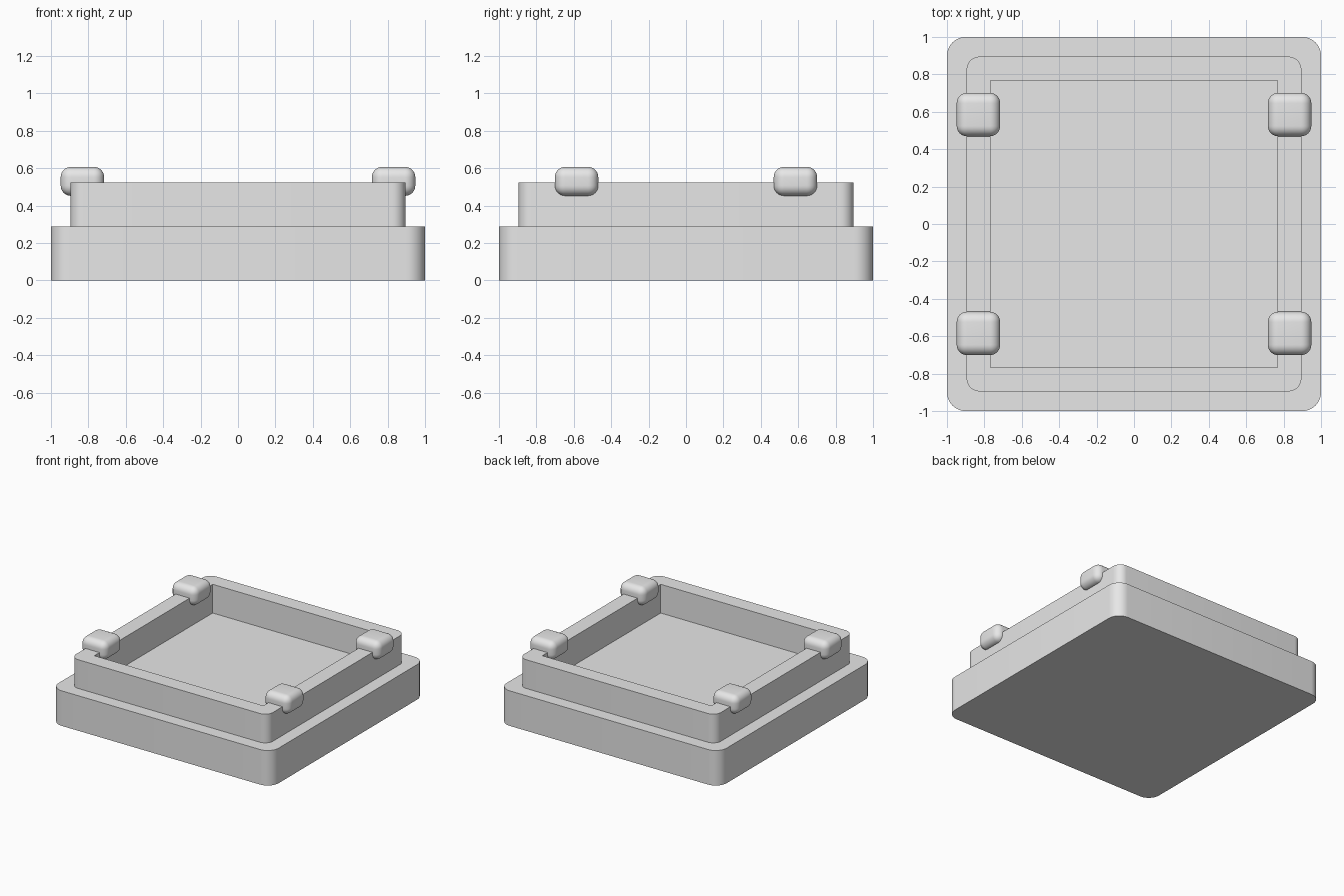
import bpy
import bmesh
import math

cube = bpy.data.objects.get("Cube")
if cube:
    bpy.data.objects.remove(cube, do_unlink=True)

# Single plain grey finish
GREY = (0.8, 0.8, 0.8, 1.0)
grey = bpy.data.materials.new("plain grey")
grey.use_nodes = True
grey.diffuse_color = GREY
grey.node_tree.nodes["Principled BSDF"].inputs["Base Color"].default_value = GREY


def rounded_square(half, radius, steps=10):
    """Outline of a square with rounded corners, counter-clockwise."""
    points = []
    for corner in range(4):
        a = math.pi / 2 * corner
        mid = a + math.pi / 4
        cx = math.copysign(half - radius, math.cos(mid))
        cy = math.copysign(half - radius, math.sin(mid))
        for i in range(steps + 1):
            t = a + math.pi / 2 * i / steps
            points.append((cx + radius * math.cos(t), cy + radius * math.sin(t)))
    return points


def make_object(name, bm):
    bmesh.ops.recalc_face_normals(bm, faces=bm.faces)
    mesh = bpy.data.meshes.new(name)
    bm.to_mesh(mesh)
    bm.free()
    mesh.materials.append(grey)
    obj = bpy.data.objects.new(name, mesh)
    bpy.context.collection.objects.link(obj)
    bpy.ops.object.select_all(action='DESELECT')
    obj.select_set(True)
    bpy.context.view_layer.objects.active = obj
    bpy.ops.object.shade_smooth_by_angle(angle=math.radians(35))
    return obj


def add_slab(name, half, radius, bottom, top, opening=None):
    """Rounded square slab; opening is the half width of a square recess."""
    bm = bmesh.new()
    outline = rounded_square(half, radius)
    face = bm.faces.new([bm.verts.new((x, y, bottom)) for x, y in outline])
    if opening:
        # fill between the outer outline and the sharp inner square
        inner = [bm.verts.new((sx * opening, sy * opening, bottom))
                 for sx, sy in ((1, 1), (-1, 1), (-1, -1), (1, -1))]
        outer = list(face.verts)
        bm.faces.remove(face)
        n = len(outer) // 4
        for k in range(4):
            arc = outer[k * n:(k + 1) * n]
            nxt = (k + 1) % 4
            bm.faces.new(arc + [inner[k]])
            bm.faces.new([arc[-1], outer[nxt * n], inner[nxt], inner[k]])
    bm.normal_update()
    result = bmesh.ops.extrude_face_region(bm, geom=bm.faces[:], use_keep_orig=True)
    moved = [v for v in result["geom"] if isinstance(v, bmesh.types.BMVert)]
    bmesh.ops.translate(bm, verts=moved, vec=(0, 0, top - bottom))
    return make_object(name, bm)


def add_clip(name, x, y):
    """Softly rounded block straddling the wall."""
    bm = bmesh.new()
    bmesh.ops.create_cube(bm, size=1)
    bmesh.ops.scale(bm, vec=(0.232, 0.232, 0.155), verts=bm.verts)
    bmesh.ops.bevel(bm, geom=bm.edges[:], offset=0.055, segments=8,
                    profile=0.5, affect='EDGES', clamp_overlap=True)
    bmesh.ops.translate(bm, vec=(x, y, 0.53), verts=bm.verts)
    return make_object(name, bm)


# Body: solid base with an open square wall on top
add_slab("base", 1.0, 0.1, 0.0, 0.288)
add_slab("wall", 0.895, 0.07, 0.288, 0.524, opening=0.768)

# Four clips on the left and right walls
for side, sx in (("left", 1), ("right", -1)):
    for end, sy in (("front", -1), ("back", 1)):
        add_clip(f"{end}_{side}_clip", sx * 0.832, sy * 0.585)
